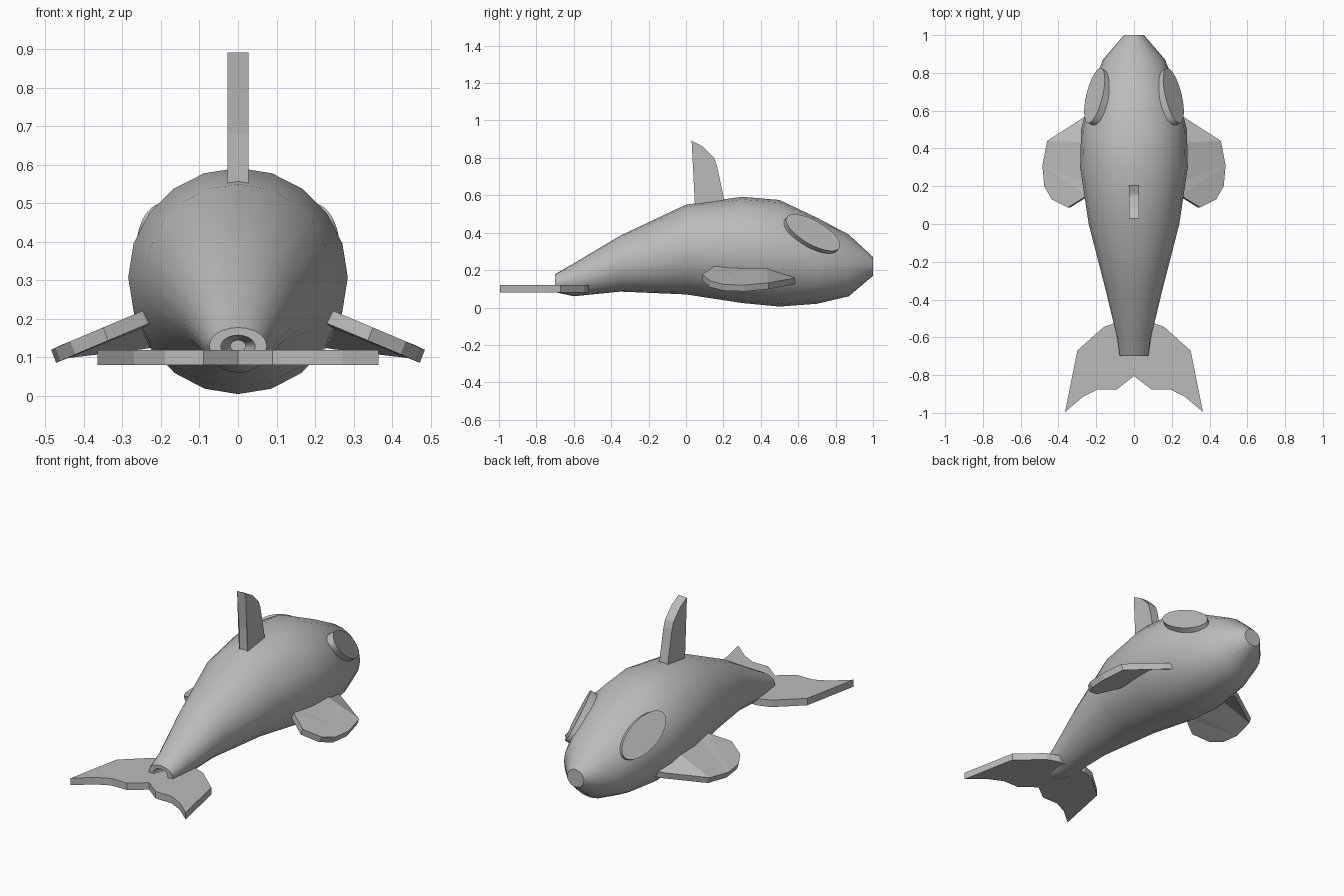
import bpy, bmesh, math
from mathutils import Vector, Matrix

cube = bpy.data.objects.get("Cube")
if cube:
    bpy.data.objects.remove(cube, do_unlink=True)

grey = bpy.data.materials.new("plain grey")
grey.use_nodes = True
COLOUR = (0.5, 0.5, 0.5, 1)
grey.diffuse_color = COLOUR
grey.node_tree.nodes["Principled BSDF"].inputs["Base Color"].default_value = COLOUR


def finish(bm, name, smooth=None):
    bmesh.ops.recalc_face_normals(bm, faces=bm.faces)
    mesh = bpy.data.meshes.new(name)
    bm.to_mesh(mesh)
    bm.free()
    mesh.materials.append(grey)
    obj = bpy.data.objects.new(name, mesh)
    bpy.context.collection.objects.link(obj)
    if smooth:
        bpy.ops.object.select_all(action='DESELECT')
        obj.select_set(True)
        bpy.context.view_layer.objects.active = obj
        bpy.ops.object.shade_smooth_by_angle(angle=math.radians(smooth))
    return obj


def slab(name, outline, offset):
    """Closed plate: an outline pushed along the offset vector."""
    bm = bmesh.new()
    top = [bm.verts.new(p) for p in outline]
    low = [bm.verts.new(Vector(p) + Vector(offset)) for p in outline]
    n = len(top)
    bm.faces.new(top)
    bm.faces.new(low[::-1])
    for i in range(n):
        j = (i + 1) % n
        bm.faces.new((top[i], low[i], low[j], top[j]))
    bmesh.ops.triangulate(bm, faces=[f for f in bm.faces if len(f.verts) > 4])
    return finish(bm, name)


# Body: round rings (y, centre z, half width, half height), hollow tail end
SIDES = 20
rings = [(-0.62, 0.13, 0.02, 0.015), (-0.7, 0.128, 0.045, 0.03),
         (-0.7, 0.13, 0.075, 0.048), (-0.6, 0.148, 0.09, 0.088),
         (-0.35, 0.235, 0.15, 0.15), (0, 0.31, 0.24, 0.24),
         (0.3, 0.308, 0.285, 0.284), (0.5, 0.29, 0.28, 0.285),
         (0.7, 0.25, 0.23, 0.23), (0.87, 0.225, 0.165, 0.165),
         (1, 0.22, 0.053, 0.05)]
bm = bmesh.new()
loops = []
for y, z, rx, rz in rings:
    angles = [math.tau * i / SIDES for i in range(SIDES)]
    loops.append([bm.verts.new((rx * math.sin(a), y, z + rz * math.cos(a))) for a in angles])
for a, b in zip(loops, loops[1:]):
    for i in range(SIDES):
        j = (i + 1) % SIDES
        bm.faces.new((a[i], a[j], b[j], b[i]))
bm.faces.new(loops[0])
bm.faces.new(loops[-1])
finish(bm, "body", 40)

# Dorsal fin
dorsal = [(0.05, 0.5), (0.05, 0.68), (0.03, 0.892), (0.09, 0.86),
          (0.15, 0.8), (0.165, 0.76), (0.185, 0.66), (0.22, 0.5)]
slab("dorsal_fin", [(-0.027, y, z) for y, z in dorsal], (0.054, 0, 0))

# Tail fluke, mirrored outline
half = [(0.09, -0.875), (0.19, -0.875), (0.27, -0.915), (0.365, -0.995),
        (0.3, -0.67), (0.16, -0.545), (0.09, -0.52)]
fluke = [(0, -0.805)] + half + [(-x, y) for x, y in reversed(half)]
slab("tail_fluke", [(x, y, 0.12) for x, y in fluke], (0, 0, -0.04))

# Side fins and eye patches, one per side
fin = [(0.2, 0.595, 0.165), (0.265, 0.565, 0.155), (0.46, 0.44, 0.132),
       (0.485, 0.31, 0.12), (0.475, 0.2, 0.124), (0.435, 0.13, 0.142),
       (0.35, 0.088, 0.178), (0.25, 0.15, 0.22), (0.2, 0.2, 0.235),
       (0.2, 0.43, 0.235)]
normal = Vector((0.78, 0.4, 0.487)).normalized()
along = Vector((-0.149, 0.866, -0.478)).normalized()
across = normal.cross(along)
centre = Vector((0.2, 0.675, 0.395)) + normal * 0.012
for side, s in (("left", 1), ("right", -1)):
    slab(side + "_side_fin", [(s * x, y, z) for x, y, z in fin], (-0.013 * s, 0, -0.034))
    patch = []
    for i in range(32):
        a = math.tau * i / 32
        p = centre + along * 0.165 * math.cos(a) + across * 0.08 * math.sin(a)
        patch.append((s * p.x, p.y, p.z))
    back = normal * -0.06
    plate = slab(side + "_eye_patch", patch, (s * back.x, back.y, back.z))
    bpy.ops.object.select_all(action='DESELECT')
    plate.select_set(True)
    bpy.context.view_layer.objects.active = plate
    bpy.ops.object.shade_smooth_by_angle(angle=math.radians(30))
